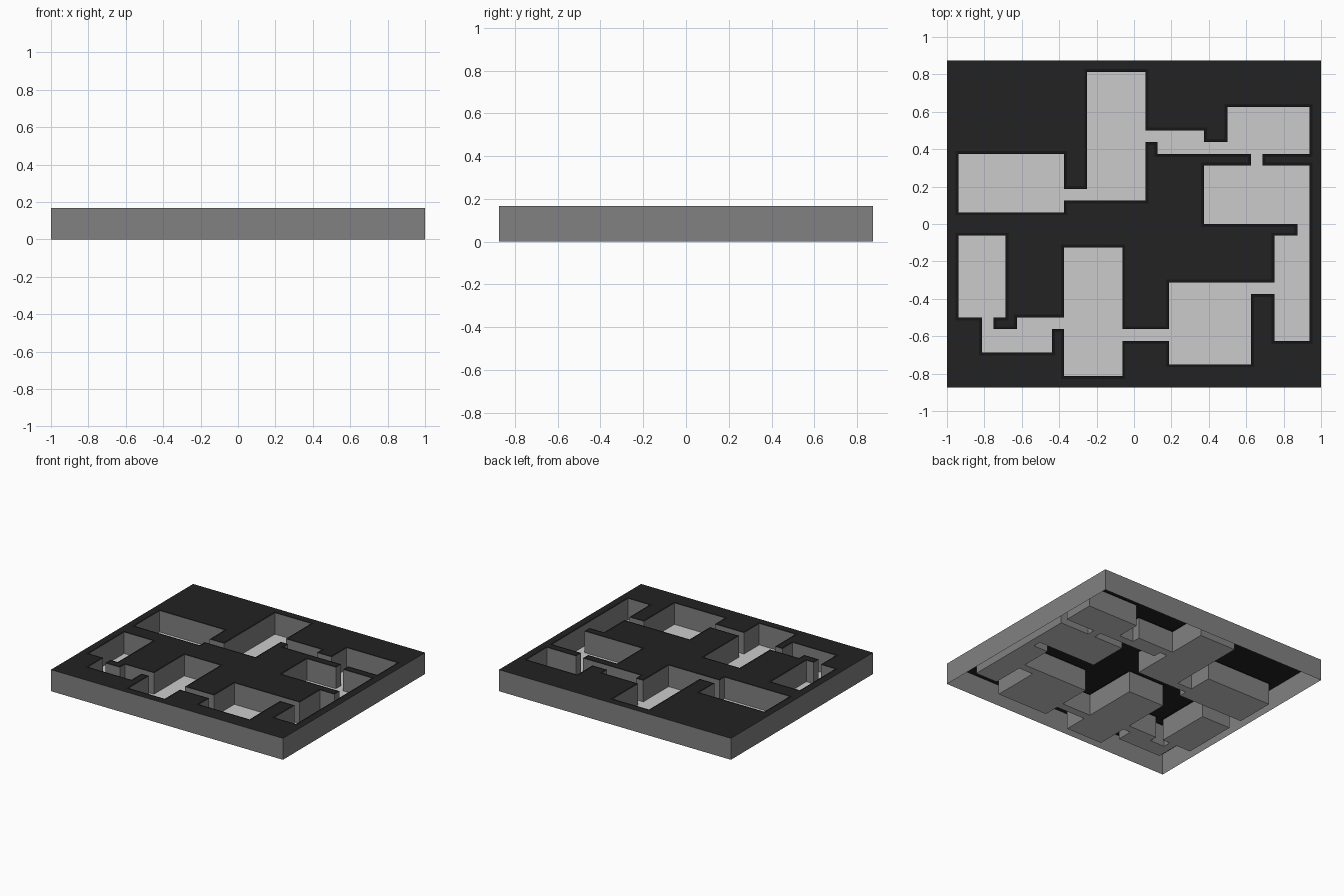
import bpy, bmesh

if "Cube" in bpy.data.objects:
    bpy.data.objects.remove(bpy.data.objects["Cube"])

U = 1 / 16        # one map tile
H = 0.167         # slab height
RIM = 0.25        # rim width in tiles
W, D = 16, 14     # half extents in tiles

# Rooms and passages in tiles: x0, y0, x1, y1
ROOMS = [
    (-15, 1, -6, 6), (-6, 2, -4, 3), (-4, 2, 1, 13), (1, 7, 2, 8),
    (2, 6, 6, 8), (6, 6, 8, 7), (8, 6, 15, 10), (10, 5, 11, 6),
    (6, 0, 15, 5), (14, -1, 15, 0), (12, -10, 15, -1), (10, -6, 12, -5),
    (3, -12, 10, -5), (-1, -10, 3, -9), (-6, -13, -1, -2),
    (-10, -9, -6, -8), (-13, -11, -7, -9), (-13, -9, -12, -8),
    (-15, -8, -11, -1),
]


def material(name, v):
    m = bpy.data.materials.new(name)
    m.diffuse_color = (v, v, v, 1)
    m.use_nodes = True
    m.node_tree.nodes["Principled BSDF"].inputs["Base Color"].default_value = m.diffuse_color
    return m


def build(name, quads, mat):
    bm = bmesh.new()
    for q in quads:
        bm.faces.new([bm.verts.new((x * U, y * U, z)) for x, y, z in q])
    bmesh.ops.remove_doubles(bm, verts=bm.verts, dist=1e-4)
    me = bpy.data.meshes.new(name)
    bm.to_mesh(me)
    bm.free()
    me.materials.append(mat)
    bpy.context.collection.objects.link(bpy.data.objects.new(name, me))


def flat(x0, y0, x1, y1, z):
    return [(x0, y0, z), (x1, y0, z), (x1, y1, z), (x0, y1, z)]


def wall(a, b):
    return [(*a, 0), (*b, 0), (*b, H), (*a, H)]


def inside(x, y, grow=0):
    return any(x0 - grow < x < x1 + grow and y0 - grow < y < y1 + grow
               for x0, y0, x1, y1 in ROOMS)


# Uneven grid from every room edge and rim edge
xs = sorted({-W, W} | {r[i] + d for r in ROOMS for i in (0, 2) for d in (-RIM, 0, RIM)})
ys = sorted({-D, D} | {r[i] + d for r in ROOMS for i in (1, 3) for d in (-RIM, 0, RIM)})

floors, walls, rims, tops = [], [], [], []
e = 0.05
for x0, x1 in zip(xs, xs[1:]):
    for y0, y1 in zip(ys, ys[1:]):
        cx, cy = (x0 + x1) / 2, (y0 + y1) / 2
        if inside(cx, cy):
            floors.append(flat(x0, y0, x1, y1, 0))
            # walls face into the room where the neighbour is solid
            if not inside(cx, y0 - e):
                walls.append(wall((x1, y0), (x0, y0)))
            if not inside(cx, y1 + e):
                walls.append(wall((x0, y1), (x1, y1)))
            if not inside(x0 - e, cy):
                walls.append(wall((x0, y0), (x0, y1)))
            if not inside(x1 + e, cy):
                walls.append(wall((x1, y1), (x1, y0)))
        elif inside(cx, cy, RIM):
            rims.append(flat(x0, y0, x1, y1, H))
        else:
            tops.append(flat(x0, y0, x1, y1, H))

# Outer skirt, open underneath
c = [(-W, -D), (W, -D), (W, D), (-W, D)]
skirt = [wall(c[i], c[(i + 1) % 4]) for i in range(4)]

grey = material("wall grey", 0.22)
build("room_floors", floors, material("floor light grey", 0.6))
build("room_walls", walls, grey)
build("outer_skirt", skirt, grey)
build("wall_rims", rims, material("rim black", 0.008))
build("rock_top", tops, material("rock charcoal", 0.016))
